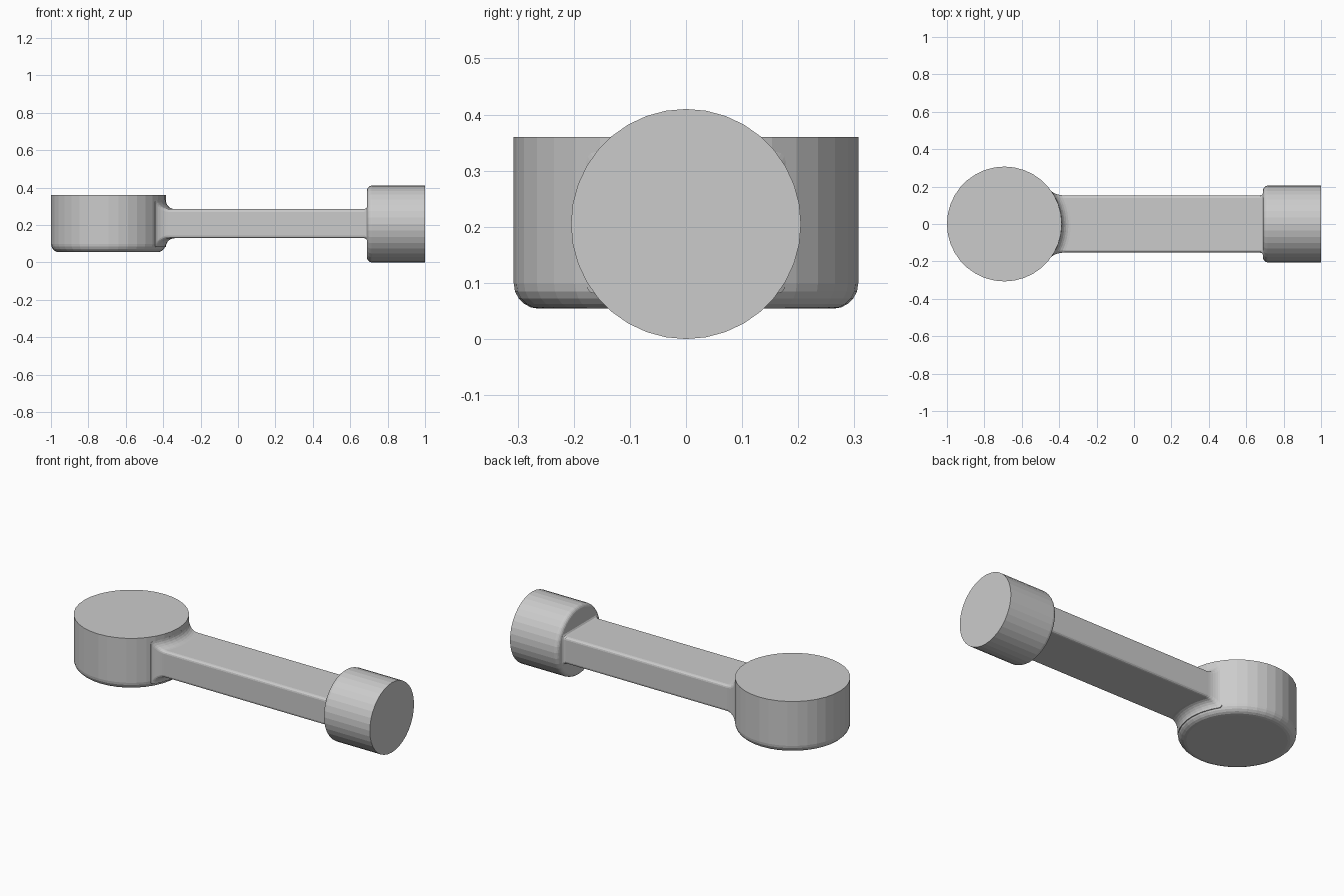
import bpy, bmesh
from math import sin, cos, pi, sqrt

if "Cube" in bpy.data.objects:
    bpy.data.objects.remove(bpy.data.objects["Cube"])

CX, R = -0.693, 0.307      # upright head: centre x and radius
FIL = 0.048                # blend radius where the bar meets it


def skin(name, rings):
    """Bridge equal-sized rings of points and cap both ends."""
    bm = bmesh.new()
    loops = [[bm.verts.new(p) for p in r] for r in rings]
    n = len(loops[0])
    for a, b in zip(loops, loops[1:]):
        for i in range(n):
            j = (i + 1) % n
            bm.faces.new((a[i], a[j], b[j], b[i]))
    bm.faces.new(loops[0])
    bm.faces.new(loops[-1])
    bmesh.ops.recalc_face_normals(bm, faces=bm.faces)
    me = bpy.data.meshes.new(name)
    bm.to_mesh(me)
    bm.free()
    ob = bpy.data.objects.new(name, me)
    bpy.context.collection.objects.link(ob)
    return ob


def round_head(name, radius, length, fillet, place, segs=36, steps=5):
    """Cylinder with one rounded rim; place maps (a, b, height) to space."""
    prof = []
    for k in range(steps + 1):
        t = pi / 2 * k / steps
        prof.append((radius - fillet + fillet * sin(t), fillet - fillet * cos(t)))
    prof.append((radius, length))
    return skin(name, [[place(r * cos(2 * pi * i / segs), r * sin(2 * pi * i / segs), h)
                        for i in range(segs)] for r, h in prof])


def bar_section(ey, ez, r=0.015, n=8):
    """Rounded rectangle in y,z grown by ey and ez, long sides subdivided."""
    hy, hz, zc = 0.153 + ey, 0.078 + ez, 0.207
    pts = []
    for q, (sy, sz) in enumerate(((1, 1), (-1, 1), (-1, -1), (1, -1))):
        for k in range(4):
            t = pi / 2 * (q + k / 3)
            pts.append((sy * (hy - r) + r * cos(t), zc + sz * (hz - r) + r * sin(t)))
        if q in (0, 2):
            for k in range(1, n):
                pts.append((sy * (hy - r) * (1 - 2 * k / n), zc + sz * hz))
    return pts


# Upright head, rounded bottom rim
round_head("upright_head", R, 0.306, 0.045, lambda a, b, h: (CX + a, b, 0.054 + h))
# End head lying along x, rounded inner rim
round_head("end_head", 0.205, 0.31, 0.025, lambda a, b, h: (0.69 + h, a, 0.205 + b))

# Connecting bar: flared blend hugging the upright head, then straight run
rings = []
dists = [-0.03] + [FIL * (1 - cos(pi / 2 * k / 6)) for k in range(7)]
for d in dists:
    u = FIL - max(d, 0)
    ez = FIL - sqrt(max(FIL * FIL - u * u, 0))
    rings.append([(CX + sqrt((R + d) ** 2 - y * y), y, z)
                  for y, z in bar_section(ez * 0.5, ez)])
for x, e in ((0.676, 0), (0.685, 0.004), (0.69, 0.012), (0.72, 0.012)):
    rings.append([(x, y, z) for y, z in bar_section(e, e)])
skin("connecting_bar", rings)
